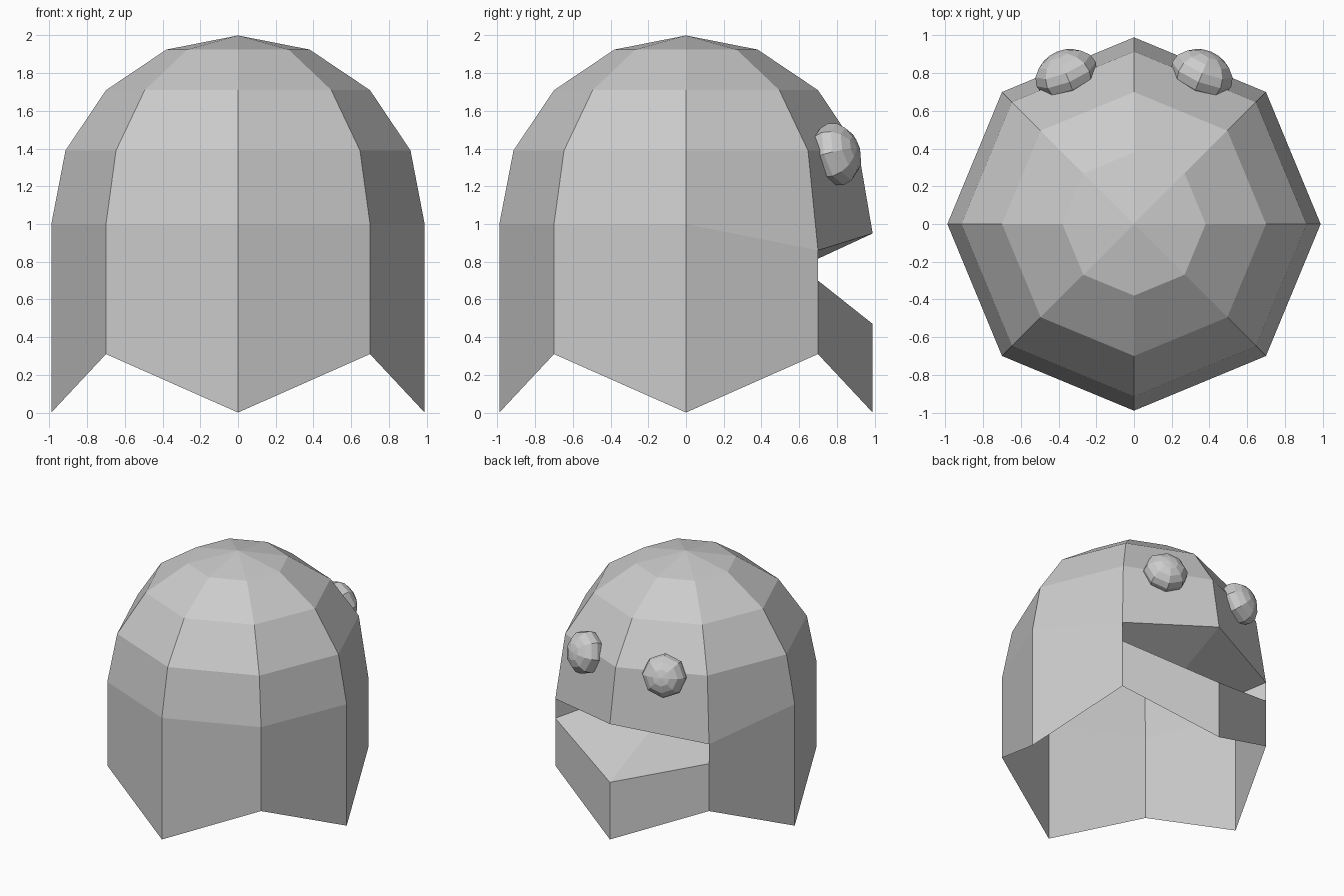
import bpy, bmesh
from math import sin, cos, pi, sqrt
from mathutils import Vector

if "Cube" in bpy.data.objects:
    bpy.data.objects.remove(bpy.data.objects["Cube"])

def make_object(name, bm):
    bmesh.ops.recalc_face_normals(bm, faces=bm.faces[:])
    me = bpy.data.meshes.new(name)
    bm.to_mesh(me)
    bm.free()
    ob = bpy.data.objects.new(name, me)
    bpy.context.collection.objects.link(ob)
    return ob

# Hooded body: eight columns, domed top, zigzag open hem
bm = bmesh.new()

def point(k, r, z):
    return bm.verts.new((r * cos(k * pi / 4), r * sin(k * pi / 4), z))

dome = [(0.38, 1.925), (0.70, 1.71), (0.915, 1.39)]
upper_lip = {1: 0.86, 2: 0.95, 3: 0.86}
lower_lip = {1: 0.70, 2: 0.47, 3: 0.70}
R = 0.99
top = bm.verts.new((0, 0, 2))
rings = [[point(k, r, z) for k in range(8)] for r, z in dome]
rings.append([point(k, R, upper_lip.get(k, 1.0)) for k in range(8)])
hem = [point(k, R, 0.31 if k % 2 else 0.0) for k in range(8)]
lip = {k: point(k, R, z) for k, z in lower_lip.items()}

for k in range(8):
    n = (k + 1) % 8
    bm.faces.new((top, rings[0][k], rings[0][n]))
    for a, b in zip(rings, rings[1:]):
        bm.faces.new((a[k], b[k], b[n], a[n]))
    # Wall below the dome, running around the mouth opening
    last = rings[-1]
    if k in (1, 2):
        bm.faces.new((lip[k], hem[k], hem[n], lip[n]))
    elif k == 0:
        bm.faces.new((last[0], hem[0], hem[1], lip[1], last[1]))
    elif k == 3:
        bm.faces.new((last[3], lip[3], hem[3], hem[4], last[4]))
    else:
        bm.faces.new((last[k], hem[k], hem[n], last[n]))

# Mouth pocket: floor and roof narrowing to an inner crease
inner = {1: bm.verts.new((0.5, 0.3, 0.76)),
         2: bm.verts.new((0, 0.45, 0.70)),
         3: bm.verts.new((-0.5, 0.3, 0.76))}
for edge in (lip, rings[-1]):
    for k in (1, 2):
        bm.faces.new((edge[k], edge[k + 1], inner[k + 1], inner[k]))
for k in (1, 3):
    bm.faces.new((lip[k], rings[-1][k], inner[k]))
make_object("body", bm)

# Eyes: flattened low-poly balls set on the slanted faces above the mouth
for side, name in ((1, "eye_right"), (-1, "eye_left")):
    bm = bmesh.new()
    bmesh.ops.create_uvsphere(bm, u_segments=8, v_segments=8, radius=1)
    eye = make_object(name, bm)
    eye.scale = (0.17, 0.17, 0.125)
    eye.location = (side * 0.36, 0.795, 1.37)
    normal = Vector((side * 0.37, 0.9, 0.27))
    eye.rotation_euler = normal.to_track_quat('Z', 'Y').to_euler()
